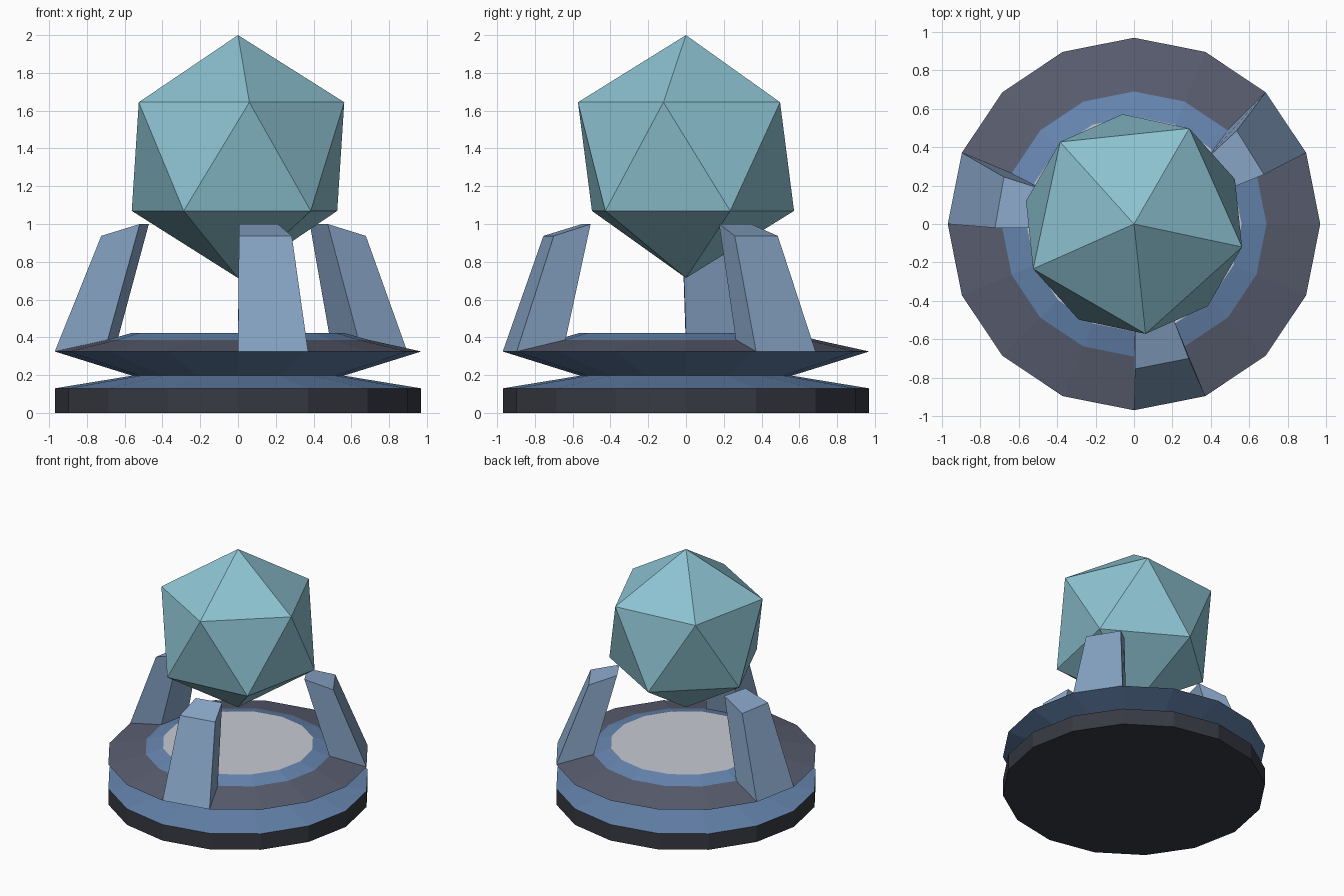
import bpy, bmesh, math
from mathutils import Matrix

if "Cube" in bpy.data.objects:
    bpy.data.objects.remove(bpy.data.objects["Cube"])

SIDES = 16


def material(name, rgb):
    m = bpy.data.materials.new(name)
    m.diffuse_color = (*rgb, 1)
    m.use_nodes = True
    m.node_tree.nodes["Principled BSDF"].inputs["Base Color"].default_value = m.diffuse_color
    return m


DARK = material("dark_metal", (0.038, 0.042, 0.056))
GREY = material("slate", (0.10, 0.11, 0.16))
BLUE = material("blue_metal", (0.133, 0.236, 0.431))
PALE = material("pale_blue_metal", (0.249, 0.381, 0.571))
TEAL = material("teal_crystal", (0.266, 0.543, 0.638))
DISC = material("light_plate", (0.564, 0.592, 0.653))


def finish(name, bm, mats=()):
    bmesh.ops.recalc_face_normals(bm, faces=bm.faces)
    me = bpy.data.meshes.new(name)
    bm.to_mesh(me)
    bm.free()
    for m in mats:
        me.materials.append(m)
    ob = bpy.data.objects.new(name, me)
    bpy.context.collection.objects.link(ob)
    return ob


def ring(bm, r, z):
    return [bm.verts.new((r * math.cos(2 * math.pi * i / SIDES),
                          r * math.sin(2 * math.pi * i / SIDES), z))
            for i in range(SIDES)]


# Pedestal: stacked 16-sided bands, one material slot per band
bm = bmesh.new()
profile = [(0.97, 0), (0.97, 0.13), (0.56, 0.197), (0.97, 0.325), (0.69, 0.387), (0.56, 0.424)]
band_slots = [0, 1, 1, 2, 1]
rings = [ring(bm, r, z) for r, z in profile]
bm.faces.new(rings[0][::-1])
for low, high, slot in zip(rings, rings[1:], band_slots):
    for i in range(SIDES):
        j = (i + 1) % SIDES
        bm.faces.new((low[i], low[j], high[j], high[i])).material_index = slot
top = bm.faces.new(rings[-1])
top.material_index = 3
finish("pedestal", bm, (DARK, BLUE, GREY, DISC))


# Prongs: each rises from one facet of the pedestal ring and leans inward
def prong(name, facet, tops):
    bm = bmesh.new()
    a, b = (2 * math.pi * (facet + k) / SIDES for k in (0, 1))
    foot = [bm.verts.new((r * math.cos(t), r * math.sin(t), z))
            for r, t, z in ((0.97, a, 0.325), (0.97, b, 0.325), (0.69, b, 0.387), (0.69, a, 0.387))]
    head = [bm.verts.new((x, y, z)) for (x, y), z in zip(tops, (0.937, 0.937, 1.0, 1.0))]
    bm.faces.new(foot[::-1])
    bm.faces.new(head)
    for i in range(4):
        j = (i + 1) % 4
        bm.faces.new((foot[i], foot[j], head[j], head[i]))
    finish(name, bm, (PALE,))


prong("front_prong", 12, [(0.005, -0.755), (0.285, -0.70), (0.21, -0.505), (0.005, -0.55)])
prong("right_prong", 1, [(0.677, 0.258), (0.535, 0.486), (0.38, 0.343), (0.475, 0.175)])
prong("left_prong", 7, [(-0.677, 0.245), (-0.724, -0.02), (-0.52, -0.02), (-0.472, 0.18)])

# Crystal: icosahedron standing on its point
bm = bmesh.new()
bmesh.ops.create_icosphere(bm, subdivisions=1, radius=0.643,
                           matrix=Matrix.Translation((0, 0, 1.357)) @ Matrix.Rotation(math.radians(-12), 4, 'Z'))
finish("crystal", bm, (TEAL,))
